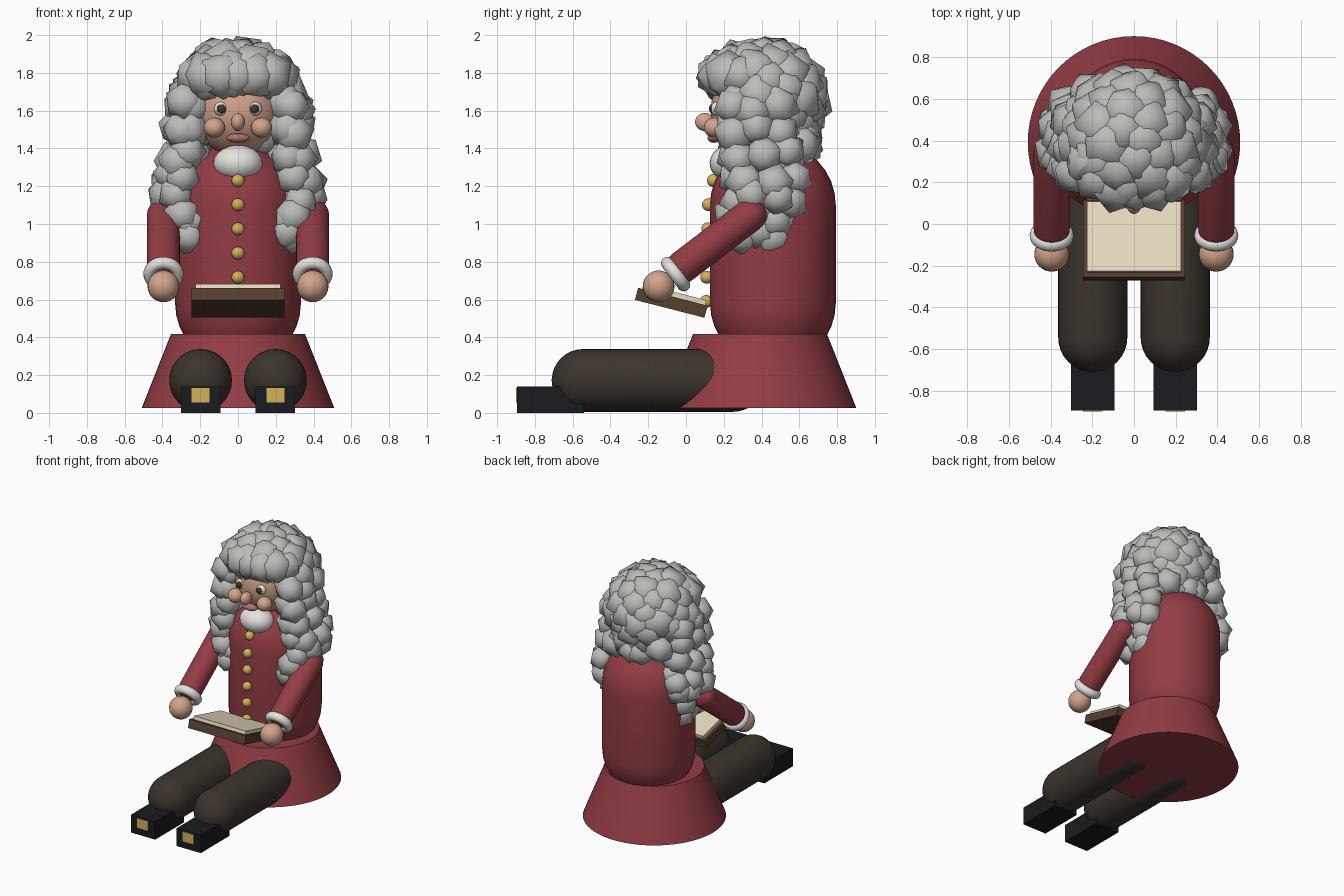
import bpy, bmesh, math, random
from mathutils import Vector, Matrix

if "Cube" in bpy.data.objects:
    bpy.data.objects.remove(bpy.data.objects["Cube"])

random.seed(4)

def mat(name, r, g, b):
    m = bpy.data.materials.new(name)
    m.diffuse_color = (r, g, b, 1)
    m.use_nodes = True
    m.node_tree.nodes["Principled BSDF"].inputs["Base Color"].default_value = m.diffuse_color
    return m

RED = mat("red_cloth", .29, .045, .058)
BROWN = mat("dark_brown", .045, .034, .026)
BLACK = mat("black_leather", .010, .011, .013)
GOLD = mat("gold", .66, .44, .11)
SKIN = mat("skin", .65, .37, .26)
LIP = mat("lip", .42, .16, .15)
WHITE = mat("white_linen", .78, .77, .74)
DARK = mat("pupil", .05, .04, .03)
WOOD = mat("book_cover", .09, .05, .03)
PAPER = mat("paper", .80, .71, .53)
GREY = mat("grey_hair", .50, .50, .48)

def finish(bm, name, m, smooth=True):
    me = bpy.data.meshes.new(name)
    bmesh.ops.recalc_face_normals(bm, faces=bm.faces)
    bm.to_mesh(me)
    bm.free()
    o = bpy.data.objects.new(name, me)
    bpy.context.collection.objects.link(o)
    me.materials.append(m)
    if smooth:
        bpy.ops.object.select_all(action='DESELECT')
        o.select_set(True)
        bpy.context.view_layer.objects.active = o
        bpy.ops.object.shade_smooth_by_angle(angle=math.radians(40))
    return o

def ball(name, c, r, m):
    bm = bmesh.new()
    bmesh.ops.create_uvsphere(bm, u_segments=24, v_segments=14, radius=1,
                              matrix=Matrix.Translation(c) @ Matrix.Diagonal((*r, 1)))
    return finish(bm, name, m)

def lathe(name, profile, m, M, closed=False, n=40):
    bm = bmesh.new()
    rings = [[bm.verts.new(M @ Vector((r * math.cos(2 * math.pi * i / n), r * math.sin(2 * math.pi * i / n), z)))
              for i in range(n)] for r, z in profile]
    pairs = list(zip(rings, rings[1:])) + ([(rings[-1], rings[0])] if closed else [])
    for a, b in pairs:
        for i in range(n):
            j = (i + 1) % n
            bm.faces.new((a[i], a[j], b[j], b[i]))
    if not closed:
        bm.faces.new(rings[0])
        bm.faces.new(rings[-1])
    return finish(bm, name, m)

def along(a, b):
    d = Vector(b) - Vector(a)
    return Matrix.Translation(a) @ d.to_track_quat('Z', 'Y').to_matrix().to_4x4(), d.length

def capsule(name, a, b, r, m):
    M, L = along(a, b)
    arc = [math.radians(t) for t in range(-88, 1, 11)]
    prof = [(r * math.cos(t), r * math.sin(t)) for t in arc]
    prof += [(p, L - z) for p, z in reversed(prof)]
    return lathe(name, prof, m, M)

def box(name, c, size, m, tilt=0):
    bm = bmesh.new()
    bmesh.ops.create_cube(bm, size=1, matrix=Matrix.Translation(c) @ Matrix.Rotation(tilt, 4, 'X')
                          @ Matrix.Diagonal((*size, 1)))
    return finish(bm, name, m, False)

# coat body, skirt and buttons
capsule("coat_body", (0, .46, .58), (0, .46, 1.1), .333, RED)
lathe("coat_skirt", [(.51, .025), (.355, .417)], RED, Matrix.Translation((0, .392, 0)), n=64)
for i in range(6):
    z = 1.23 - i * .128
    ball("button", (0, .145 if i == 0 else .122 - i * .003, z), (.034, .034, .034), GOLD)
ball("cravat", (0, .235, 1.322), (.13, .11, .095), WHITE)

# legs, shoes, arms
for s in (-1, 1):
    capsule("leg", (s * .198, -.545, .172), (s * .198, .25, .172), .166, BROWN)
    box("shoe", (s * .198, -.717, .07), (.21, .355, .14), BLACK)
    box("shoe_buckle", (s * .198, -.895, .093), (.095, .012, .075), GOLD)
    x = s * .395
    capsule("sleeve", (x, .34, 1.047), (x, -.02, .772), .087, RED)
    M, _ = along((x, -.055, .735), (x, -.155, .66))
    ring = [(.074 + .032 * math.cos(t * math.pi / 6), .034 * math.sin(t * math.pi / 6)) for t in range(12)]
    lathe("cuff", ring, WHITE, M, True)
    ball("hand", (x, -.145, .67), (.084, .084, .084), SKIN)

# head and face
ball("head", (0, .38, 1.6), (.235, .25, .245), SKIN)
ball("nose", (0, .1, 1.54), (.037, .052, .048), SKIN)
ball("lips", (0, .148, 1.455), (.062, .034, .025), LIP)
for s in (-1, 1):
    ball("cheek", (s * .125, .15, 1.51), (.056, .056, .053), SKIN)
    ball("eye", (s * .09, .16, 1.61), (.037, .03, .037), WHITE)
    ball("pupil", (s * .088, .138, 1.61), (.024, .016, .024), DARK)

# open book: tilted cover with a page block
tilt = math.radians(-14.4)
box("book_cover", (0, -.078, .583), (.49, .38, .066), WOOD, tilt)
box("book_pages", (0, -.063, .622), (.45, .345, .036), PAPER, tilt)

# wig: overlapping faceted curls on a cap and down two side locks
wig = bmesh.new()

def curl(p, r):
    R = Matrix.Rotation(random.uniform(0, 6.28), 4, Vector([random.uniform(-1, 1) for _ in range(3)]))
    bmesh.ops.create_icosphere(wig, subdivisions=1, radius=r * random.uniform(.92, 1.1),
                               matrix=Matrix.Translation(p) @ R)

N = 74
for i in range(N):
    h = 1 - 2 * (i + .5) / N
    a = i * 2.39996
    k = math.sqrt(1 - h * h)
    p = Vector((.245 * k * math.cos(a), .405 + .24 * k * math.sin(a), 1.665 + .215 * h))
    face = p.y < .36 and p.z < 1.755 and abs(p.x) < .25
    if not face and p.z > 1.47:
        curl(p, .138)
# fringe over the brow
for i in range(7):
    t = math.radians(-90 + (i - 3) * 21)
    curl(Vector((.24 * math.cos(t), .4 + .23 * math.sin(t), 1.785)), .13)
# back of the neck
for i in range(10):
    curl(Vector((random.uniform(-.22, .22), random.uniform(.56, .63), random.uniform(1.38, 1.5))), .11)
# side locks: centre x, y, z, half-width in x and y
lock = [(.27, .38, 1.62, .035, .14), (.28, .38, 1.49, .035, .14), (.29, .4, 1.36, .05, .15),
        (.31, .42, 1.24, .06, .16), (.325, .41, 1.13, .055, .14), (.28, .37, 1.03, .04, .13),
        (.265, .36, .95, .02, .10)]
for s in (-1, 1):
    for x, y, z, rx, ry in lock:
        for i in range(6):
            t = i * 2 * math.pi / 6 + z * 7
            curl(Vector((s * (x + rx * math.cos(t)), y + ry * math.sin(t), z + random.uniform(-.03, .03))), .105)
for f in wig.faces:
    f.smooth = True
finish(wig, "wig_curls", GREY, False)
